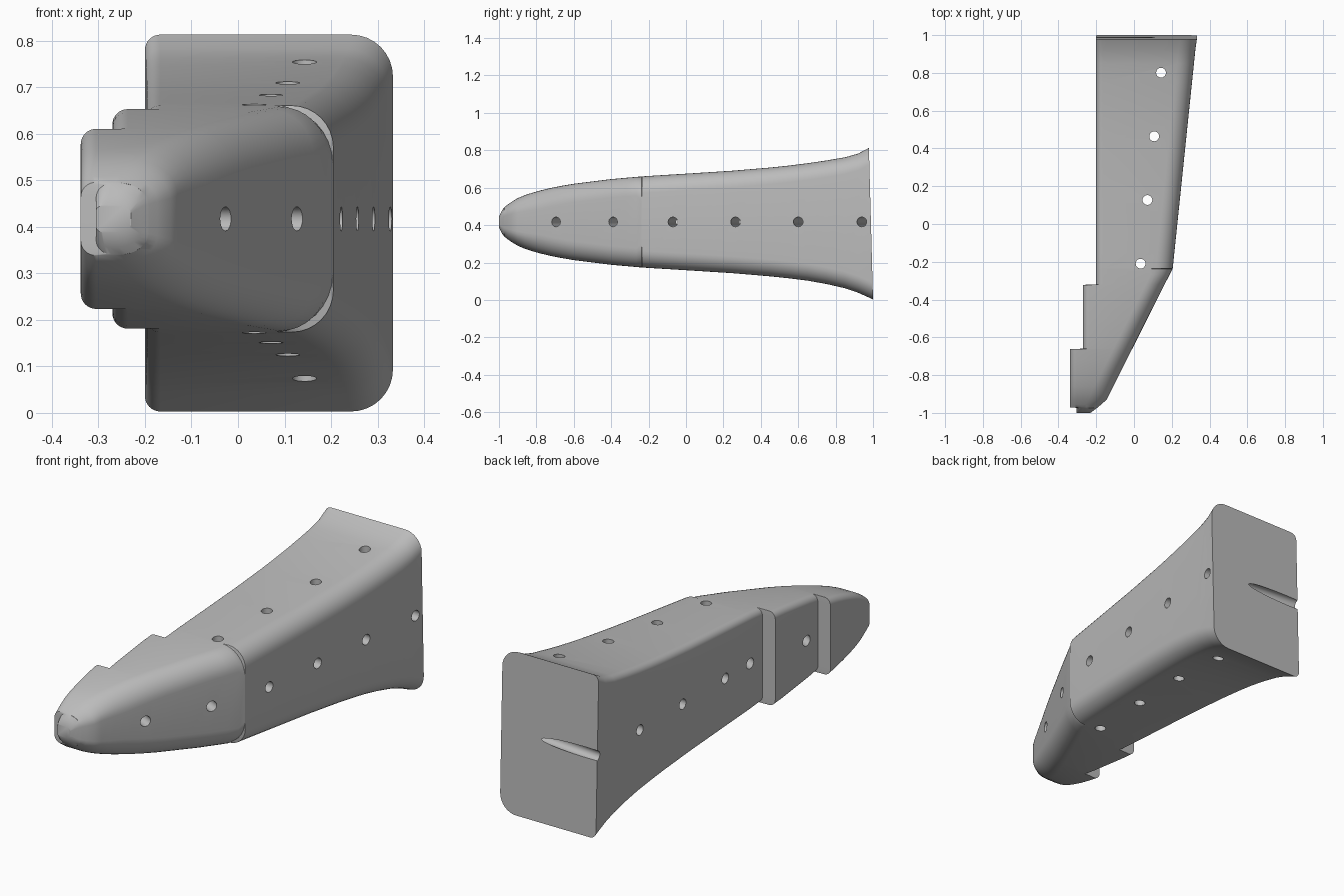
import bpy, bmesh, math
from mathutils import Vector

cube = bpy.data.objects.get("Cube")
if cube:
    bpy.data.objects.remove(cube, do_unlink=True)

grey = bpy.data.materials.new("plain_grey")
grey.use_nodes = True
colour = (0.5, 0.5, 0.5, 1)
grey.diffuse_color = colour
grey.node_tree.nodes["Principled BSDF"].inputs["Base Color"].default_value = colour

MID = 0.417
HEIGHT = [(-1, .03), (-.985, .06), (-.97, .08), (-.94, .103), (-.9, .127), (-.85, .148),
          (-.78, .168), (-.7, .187), (-.6, .204), (-.4, .229), (-.23, .244), (0, .258),
          (.25, .274), (.5, .295), (.7, .32), (.85, .35), (.95, .381), (1, .405)]
RIGHT = [(-1, -.23), (-.97, -.19), (-.93, -.145), (-.235, .205), (1, .333)]


def lerp(table, y):
    """Value of a piecewise linear table at y."""
    for (a, va), (b, vb) in zip(table, table[1:]):
        if y <= b:
            return va + (vb - va) * max(0, y - a) / (b - a)
    return table[-1][1]


def left(y):
    """Stepped inner side."""
    if y < -.972:
        return -.305
    return -.338 if y < -.661 else -.27 if y < -.321 else -.2


def section(y, big):
    """Rounded rectangle with wide outer and tight inner corners."""
    h, xl, xr = lerp(HEIGHT, y), left(y), lerp(RIGHT, y)
    big_x, big_z = min(big, (xr - xl) * .5), min(big, h * .6)
    small_x, small_z = min(.033, (xr - xl) * .3), min(.033, h * .4)
    pts = []
    for sx, sz, start in ((1, 1, 0), (-1, 1, 90), (-1, -1, 180), (1, -1, 270)):
        rx, rz = (big_x, big_z) if sx > 0 else (small_x, small_z)
        cx = xr - rx if sx > 0 else xl + rx
        for i in range(9):
            a = math.radians(start + i * 11.25)
            z = MID + sz * (h - rz) + rz * math.sin(a)
            z -= .009 * max(0, y - .7) / .3
            back = .022 * z / .81 if y > .999 else 0
            pts.append((cx + rx * math.cos(a), y - back, z))
    return pts


# Stations along the length, doubled where the shape steps
stations = [(y, .1) for y in (-1, -.985, -.973, -.971, -.955, -.93, -.9, -.86, -.82, -.78,
                              -.72, -.662, -.66, -.6, -.5, -.4, -.322, -.32)]
stations += [(-.265, .1), (-.238, .125), (-.235, .09)]
stations += [(-.15 + .1 * i, .09) for i in range(11)] + [(.92, .09), (1, .09)]

# Body shell
bm = bmesh.new()
rings = [[bm.verts.new(p) for p in section(*s)] for s in stations]
for a, b in zip(rings, rings[1:]):
    for i in range(len(a)):
        j = (i + 1) % len(a)
        bm.faces.new((a[i], a[j], b[j], b[i]))
bm.faces.new(rings[0])
bm.faces.new(rings[-1])
bmesh.ops.recalc_face_normals(bm, faces=bm.faces)
mesh = bpy.data.meshes.new("body")
bm.to_mesh(mesh)
bm.free()
body = bpy.data.objects.new("body", mesh)
body.data.materials.append(grey)
bpy.context.collection.objects.link(body)


def drill(point, direction, length):
    """Cut a round hole along a direction through a point."""
    bpy.ops.mesh.primitive_cylinder_add(vertices=20, radius=.026, depth=length, location=point)
    cutter = bpy.context.object
    cutter.name = "hole_cutter"
    cutter.rotation_euler = Vector(direction).to_track_quat("Z", "Y").to_euler()
    cutter.hide_render = True
    mod = body.modifiers.new("hole", "BOOLEAN")
    mod.operation, mod.solver, mod.object = "DIFFERENCE", "EXACT", cutter
    bpy.context.view_layer.update()
    bpy.context.view_layer.objects.active = body
    bpy.ops.object.modifier_apply(modifier=mod.name)
    bpy.data.objects.remove(cutter, do_unlink=True)


# Upright holes, then side holes square to each outer face
for i in range(4):
    drill((.035 + .036 * i, -.21 + .337 * i, MID), (0, 0, 1), 2)
for y in (-.695, -.39):
    drill((lerp(RIGHT, y), y, MID), (.89, -.456, 0), 2)
for y in (-.07, .265, .6, .94):
    drill((lerp(RIGHT, y), y, MID), (.995, -.103, 0), 2)

bpy.ops.object.select_all(action="DESELECT")
body.select_set(True)
bpy.context.view_layer.objects.active = body
bpy.ops.object.shade_smooth_by_angle(angle=math.radians(30))
